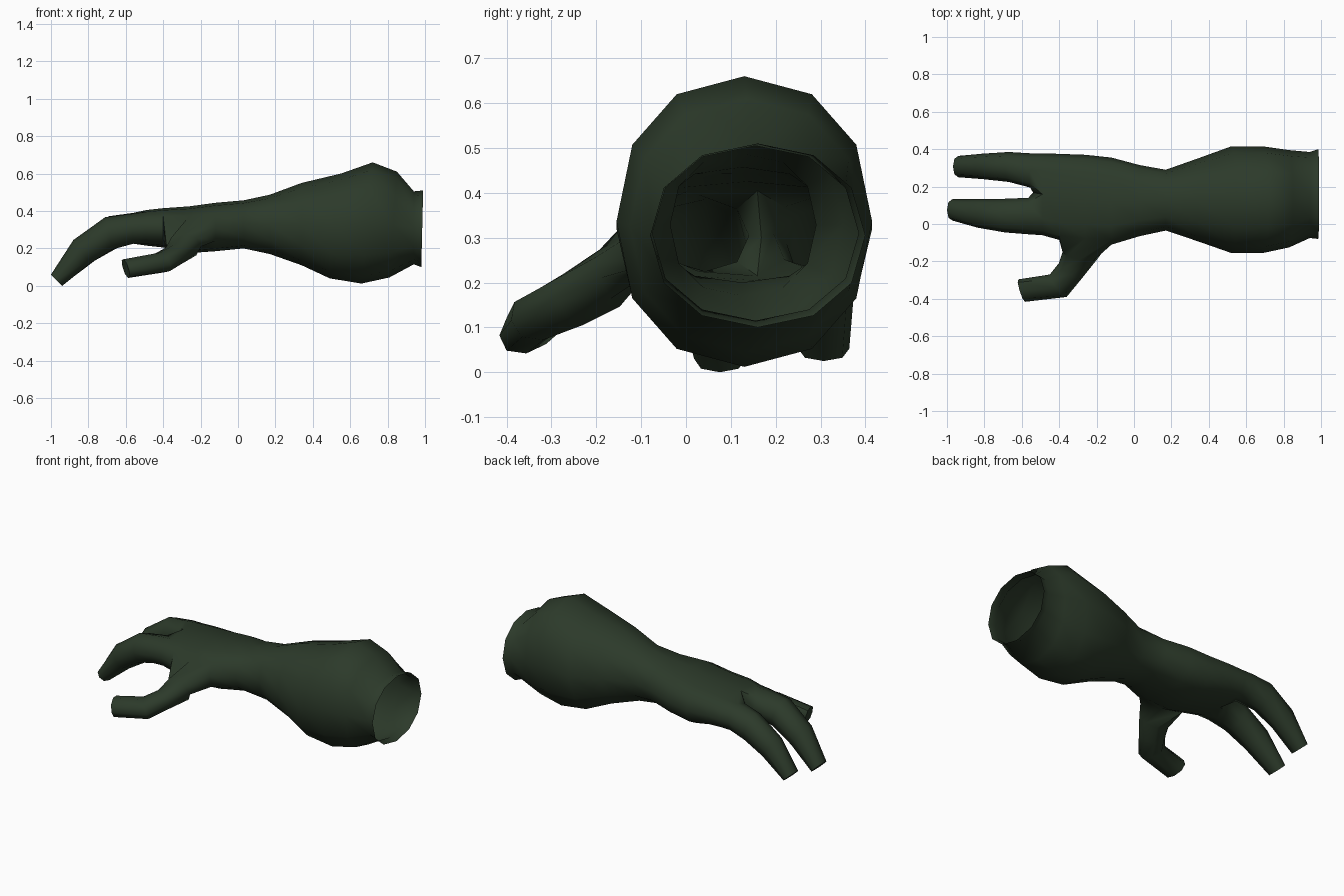
import bpy, bmesh, math
from mathutils import Vector

if "Cube" in bpy.data.objects:
    bpy.data.objects.remove(bpy.data.objects["Cube"])

bm = bmesh.new()


def power(value, p):
    return math.copysign(abs(value) ** p, value)


def ring(centre, u, v, start, count, p=0.9):
    """Loop of vertices around centre; angle 0 lies along v, 90 along u."""
    c, u, v = Vector(centre), Vector(u), Vector(v)
    loop = []
    for j in range(count):
        a = math.radians(start + 360 * j / count)
        loop.append(bm.verts.new(c + u * power(math.sin(a), p) + v * power(math.cos(a), p)))
    return loop


def bridge(a, b, skip=()):
    n = len(a)
    for i in range(n):
        if i not in skip:
            bm.faces.new((a[i], a[(i + 1) % n], b[(i + 1) % n], b[i]))


def digit(base, rings):
    for loop in rings:
        bridge(base, loop)
        base = loop
    bm.faces.new(base)


# Forearm and palm sections: x, y min, y max, z min, z max, tilt, squareness
sections = [
    (0.985, -0.08, 0.40, 0.10, 0.51, 0.005, 0.95),
    (0.94, -0.075, 0.385, 0.115, 0.505, 0.0, 0.95),
    (0.83, -0.125, 0.395, 0.045, 0.61, 0.02, 0.92),
    (0.69, -0.155, 0.415, 0.012, 0.66, 0.03, 0.92),
    (0.52, -0.155, 0.415, 0.04, 0.60, 0.03, 0.92),
    (0.34, -0.092, 0.35, 0.11, 0.55, 0.0, 0.92),
    (0.17, -0.035, 0.29, 0.17, 0.487, 0.0, 0.88),
    (0.03, -0.065, 0.315, 0.20, 0.457, 0.0, 0.85),
    (-0.12, -0.11, 0.355, 0.185, 0.444, 0.0, 0.8),
    (-0.26, -0.10, 0.37, 0.175, 0.425, 0.0, 0.75),
    (-0.40, -0.085, 0.375, 0.205, 0.415, 0.0, 0.75),
    (-0.49, -0.06, 0.378, 0.215, 0.405, 0.0, 0.75),
]
arm = [ring((x, (y0 + y1) / 2, (z0 + z1) / 2), (0, (y1 - y0) / 2, 0),
            (tilt, 0, (z1 - z0) / 2), 0, 12, p)
       for x, y0, y1, z0, z1, tilt, p in sections]

# The thumb socket is left open on the front side of the palm
for i in range(len(arm) - 1):
    bridge(arm[i], arm[i + 1], skip=(8, 9) if i in (8, 9) else ())
socket = arm[8][8:11] + [arm[9][10]] + arm[10][10:7:-1] + [arm[9][8]]
bm.verts.remove(arm[9][9])

# Thumb: centre, width direction, thickness direction
thumb = [
    ((-0.29, -0.17, 0.21), (0.092, -0.02, 0.0), (0, -0.022, 0.064)),
    ((-0.34, -0.25, 0.163), (0.062, -0.04, 0.0), (0, -0.022, 0.057)),
    ((-0.405, -0.33, 0.125), (0.045, -0.06, -0.01), (-0.01, -0.012, 0.053)),
    ((-0.60, -0.356, 0.092), (0.018, -0.06, -0.01), (-0.012, 0, 0.05)),
]
digit(socket, [ring(c, u, v, 135, 8)[::-1] for c, u, v in thumb])

# Two fingers share a web vertex at the split
web = bm.verts.new((-0.54, 0.168, 0.30))
palm = arm[-1]


def finger(base, start, stations):
    loops = []
    for (tx, tz), (bx, bz), y0, y1 in stations:
        top, low = Vector((tx, (y0 + y1) / 2, tz)), Vector((bx, (y0 + y1) / 2, bz))
        loops.append(ring((top + low) / 2, (0, (y1 - y0) / 2, 0), (top - low) / 2, start, 8))
    digit(base, loops)


finger(palm[6:] + [palm[0], web], 135, [
    ((-0.57, 0.385), (-0.56, 0.225), -0.055, 0.14),
    ((-0.71, 0.367), (-0.67, 0.195), -0.045, 0.135),
    ((-0.88, 0.245), (-0.79, 0.12), -0.02, 0.133),
    ((-1.0, 0.06), (-0.94, 0.0), 0.018, 0.133),
])
finger(palm[:7] + [web], -45, [
    ((-0.56, 0.39), (-0.55, 0.23), 0.195, 0.378),
    ((-0.69, 0.372), (-0.65, 0.20), 0.225, 0.385),
    ((-0.855, 0.258), (-0.765, 0.135), 0.24, 0.376),
    ((-0.968, 0.08), (-0.91, 0.025), 0.25, 0.364),
])

bmesh.ops.recalc_face_normals(bm, faces=bm.faces[:])
mesh = bpy.data.meshes.new("forearm_and_hand")
bm.to_mesh(mesh)
bm.free()
hand = bpy.data.objects.new("forearm_and_hand", mesh)
bpy.context.collection.objects.link(hand)

# Dark green skin
skin = bpy.data.materials.new("dark_green_skin")
skin.diffuse_color = (0.025, 0.042, 0.023, 1)
skin.use_nodes = True
skin.node_tree.nodes["Principled BSDF"].inputs["Base Color"].default_value = skin.diffuse_color
mesh.materials.append(skin)

bpy.context.view_layer.objects.active = hand
hand.select_set(True)
bpy.ops.object.shade_smooth_by_angle(angle=math.radians(55))
